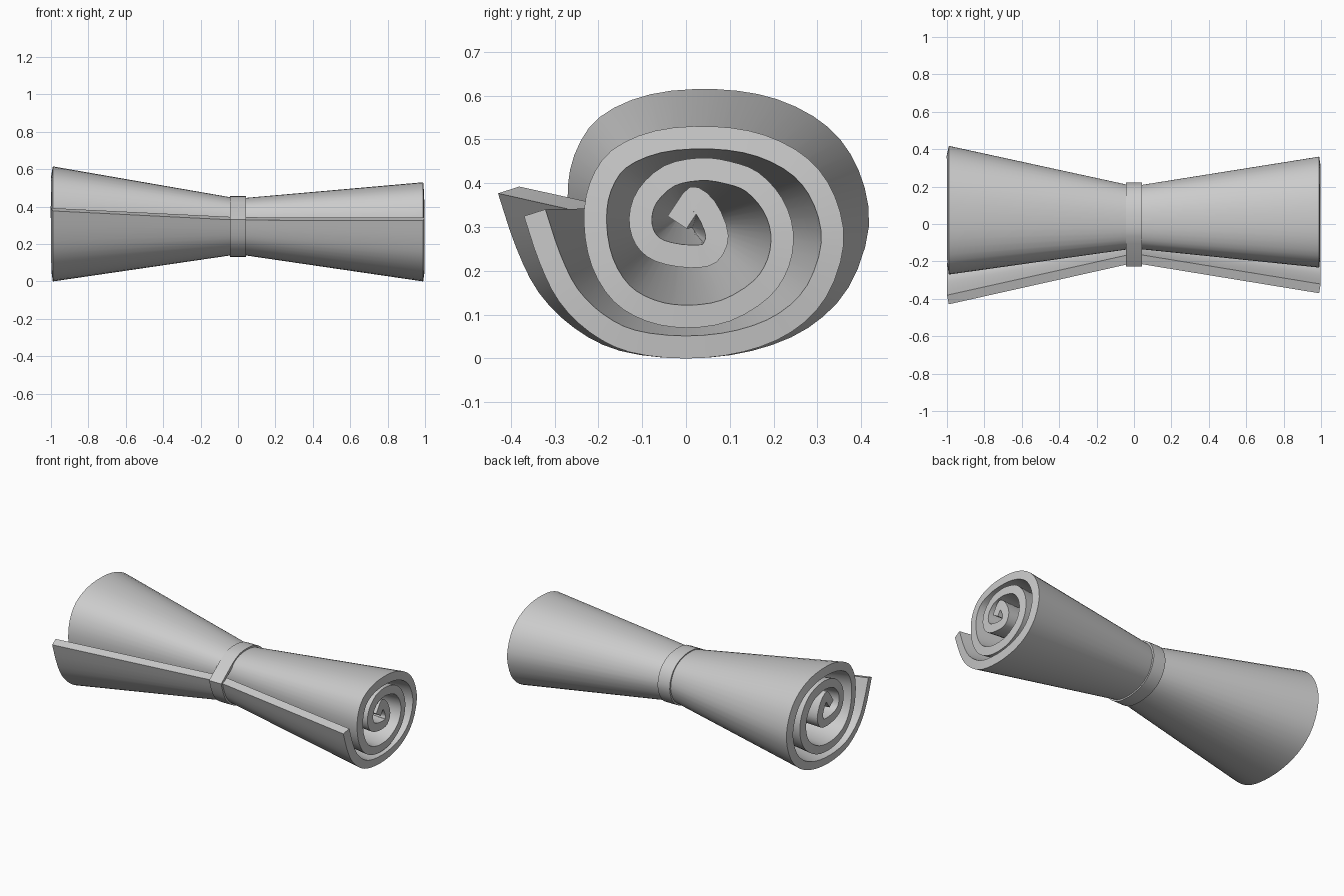
import bpy, bmesh, math
from mathutils import Vector

if "Cube" in bpy.data.objects:
    bpy.data.objects.remove(bpy.data.objects["Cube"])

# Outer face of the rolled sheet at the right end (y, z), from free edge to core
SPIRAL = [(-.37, .325), (-.335, .22), (-.29, .13), (-.22, .06), (-.13, .015), (0, 0),
          (.13, .015), (.24, .06), (.32, .14), (.36, .26), (.34, .37), (.28, .455),
          (.18, .51), (.06, .53), (-.07, .52), (-.17, .475), (-.22, .40), (-.233, .31),
          (-.215, .21), (-.165, .13), (-.09, .085), (0, .07), (.1, .085), (.19, .14),
          (.235, .21), (.245, .29), (.22, .365), (.165, .425), (.1, .45), (.03, .458),
          (-.05, .44), (-.11, .385), (-.13, .32), (-.115, .26), (-.07, .222), (.01, .207),
          (.07, .22), (.097, .28), (.065, .36), (.01, .392), (-.042, .325)]


def smooth_path(points, steps):
    """Catmull-Rom curve through the points."""
    p = [Vector(q) for q in points]
    p = [2 * p[0] - p[1]] + p + [2 * p[-1] - p[-2]]
    out = []
    for a, b, c, d in zip(p, p[1:], p[2:], p[3:]):
        for k in range(steps):
            t = k / steps
            out.append(.5 * (2 * b + (c - a) * t + (2 * a - 5 * b + 4 * c - d) * t ** 2
                             + (3 * b - a - 3 * c + d) * t ** 3))
    return out + [p[-2]]


def loft(name, path, stations, thickness, closed=False):
    """Sweep a path through (x, scale, lift) stations and thicken it inward."""
    bm = bmesh.new()
    rings = [[bm.verts.new((x, q.x * s, q.y * s + lift)) for q in path]
             for x, s, lift in stations]
    n = len(path)
    for r0, r1 in zip(rings, rings[1:]):
        for i in range(n if closed else n - 1):
            j = (i + 1) % n
            bm.faces.new((r0[i], r0[j], r1[j], r1[i]))
    # keep the crease at the waist crisp
    for ring in rings[1:-1]:
        for a, b in zip(ring, ring[1:]):
            bm.edges.get((a, b)).smooth = False
    mesh = bpy.data.meshes.new(name)
    bm.to_mesh(mesh)
    bm.free()
    obj = bpy.data.objects.new(name, mesh)
    bpy.context.collection.objects.link(obj)
    bpy.ops.object.select_all(action='DESELECT')
    obj.select_set(True)
    bpy.context.view_layer.objects.active = obj
    mod = obj.modifiers.new("thickness", 'SOLIDIFY')
    mod.thickness = thickness
    mod.offset = -1
    bpy.ops.object.modifier_apply(modifier=mod.name)
    bpy.ops.object.shade_smooth_by_angle(angle=math.radians(32))
    return obj


# Rolled sheet, pinched at the waist and wider at the left end
loft("rolled_sheet", smooth_path(SPIRAL, 3),
     [(-.99, 1.16, 0), (0, .562, .145), (.99, 1, 0)], .052)

# Band pulled tight around the waist, straight from the free edge to the roll
band_scale = .615
band_lift = .293 - .265 * band_scale
loft("waist_band", smooth_path(SPIRAL[:16], 3),
     [(-.042, band_scale, band_lift), (.042, band_scale, band_lift)], .02, closed=True)
